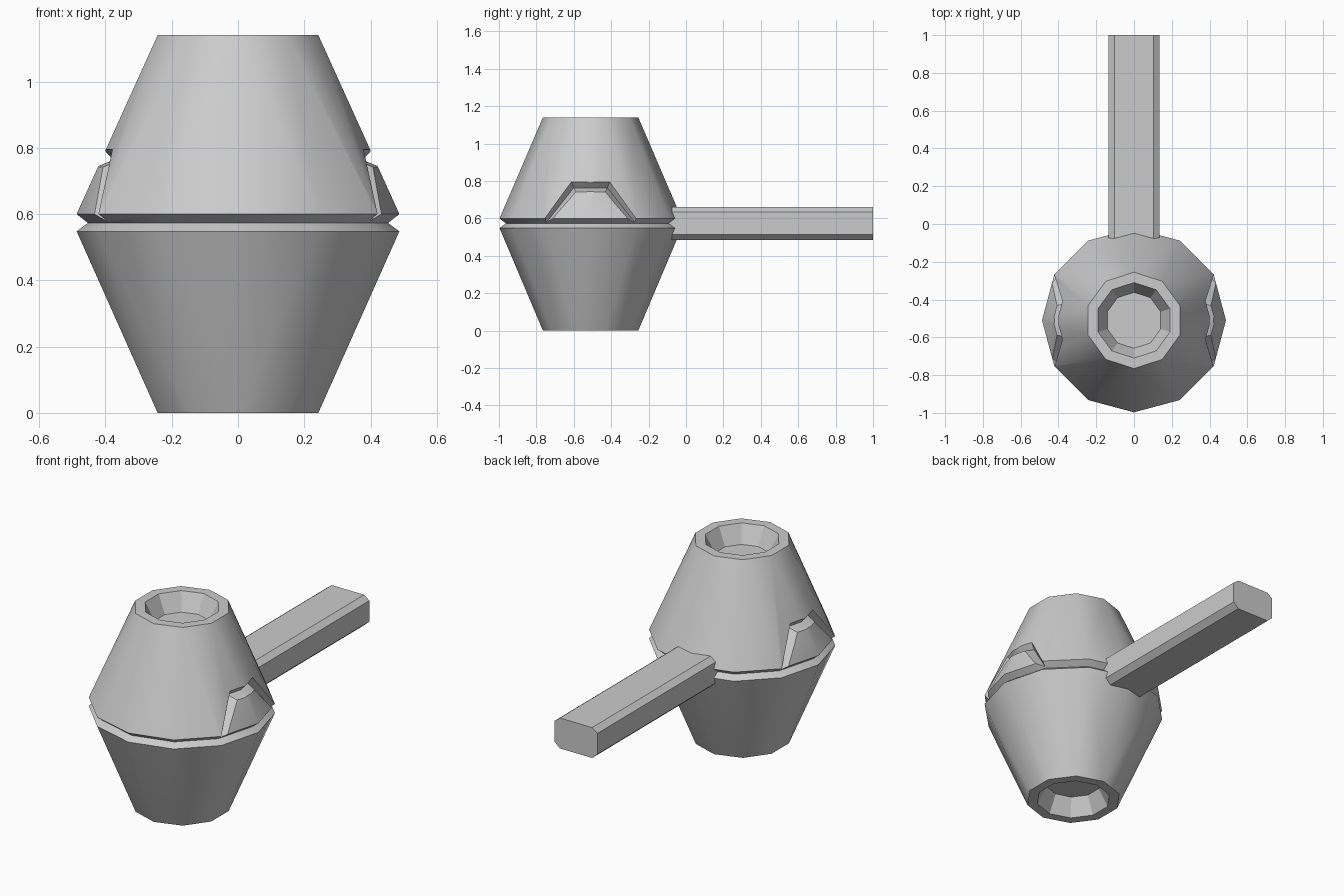
import bpy
import bmesh
import math
from mathutils import Vector

if "Cube" in bpy.data.objects:
    bpy.data.objects.remove(bpy.data.objects["Cube"], do_unlink=True)

BODY_Y = -0.51
LIP = 0.487

grey = bpy.data.materials.new("plain_grey")
grey.use_nodes = True
grey.diffuse_color = (0.6, 0.6, 0.6, 1)
grey.node_tree.nodes["Principled BSDF"].inputs["Base Color"].default_value = (0.6, 0.6, 0.6, 1)


def polygon(sides, radius, z):
    """Ring of points around the body axis, first corner at the front."""
    angles = [2 * math.pi * k / sides - math.pi / 2 for k in range(sides)]
    return [Vector((radius * math.cos(a), BODY_Y + radius * math.sin(a), z)) for a in angles]


def loft(name, rings):
    """Closed skin through rings, which may differ in point count."""
    bm = bmesh.new()
    loops = [[bm.verts.new(p) for p in ring] for ring in rings]
    for a, b in zip(loops, loops[1:]):
        n, m, i, j = len(a), len(b), 0, 0
        while i < n or j < m:
            ka, kb = (2 * i + 1) * m, (2 * j + 1) * n
            step_a, step_b = ka <= kb, kb <= ka
            face = [a[i % n]]
            if step_a:
                face.append(a[(i + 1) % n])
            if step_b:
                face.append(b[(j + 1) % m])
            face.append(b[j % m])
            bm.faces.new(face)
            i, j = i + step_a, j + step_b
    bm.faces.new(loops[0])
    bm.faces.new(loops[-1])
    bmesh.ops.recalc_face_normals(bm, faces=bm.faces)
    mesh = bpy.data.meshes.new(name)
    bm.to_mesh(mesh)
    bm.free()
    mesh.materials.append(grey)
    obj = bpy.data.objects.new(name, mesh)
    bpy.context.collection.objects.link(obj)
    return obj


def activate(obj):
    bpy.ops.object.select_all(action='DESELECT')
    obj.select_set(True)
    bpy.context.view_layer.objects.active = obj


def on_shell(side, dy, z):
    """Point on the upper shell beside its side ridge."""
    x = LIP - 0.453 * (z - 0.6) - 0.268 * abs(dy)
    return Vector((side * x, BODY_Y + dy, z))


# Body halves, each with a sunken end; the bevelled lips form the ring groove
upper = loft("upper_body", [
    polygon(10, 0.148, 1.04), polygon(10, 0.2, 1.14), polygon(10, 0.255, 1.14),
    polygon(12, LIP, 0.6), polygon(12, 0.453, 0.573)])
lower = loft("lower_body", [
    polygon(12, 0.453, 0.573), polygon(12, LIP, 0.548), polygon(10, 0.255, 0),
    polygon(10, 0.2, 0), polygon(10, 0.148, 0.1)])

# V-shaped groove framing a trapezoid panel on each side
outer_path = [(-0.275, 0.56), (-0.1, 0.79), (0, 0.79), (0.1, 0.79), (0.275, 0.56)]
inner_path = [(-0.232, 0.56), (-0.08, 0.745), (0, 0.745), (0.08, 0.745), (0.232, 0.56)]
for side in (-1, 1):
    sections = []
    for outer, inner in zip(outer_path, inner_path):
        a, c = on_shell(side, *outer), on_shell(side, *inner)
        apex = (a + c) / 2 + Vector((-0.035 * side, 0, -0.004))
        sections.append([apex, apex + (a - apex) * 1.5, apex + (c - apex) * 1.5])
    cutter = loft("groove_cutter", sections)
    cutter.hide_render = True
    cut = upper.modifiers.new("groove", 'BOOLEAN')
    cut.operation = 'DIFFERENCE'
    cut.solver = 'EXACT'
    cut.object = cutter
    activate(upper)
    bpy.ops.object.modifier_apply(modifier=cut.name)
    bpy.data.objects.remove(cutter, do_unlink=True)

# Straight bar with chamfered corners, rooted inside the body
half = [(0.103, 0.485), (0.136, 0.515), (0.136, 0.635), (0.103, 0.66)]
section = half + [(-x, z) for x, z in reversed(half)]
handle = loft("handle", [[Vector((x, y, z)) for x, z in section] for y in (-0.2, 1.0)])

for obj in (upper, lower):
    activate(obj)
    bpy.ops.object.shade_smooth_by_angle(angle=math.radians(30))
